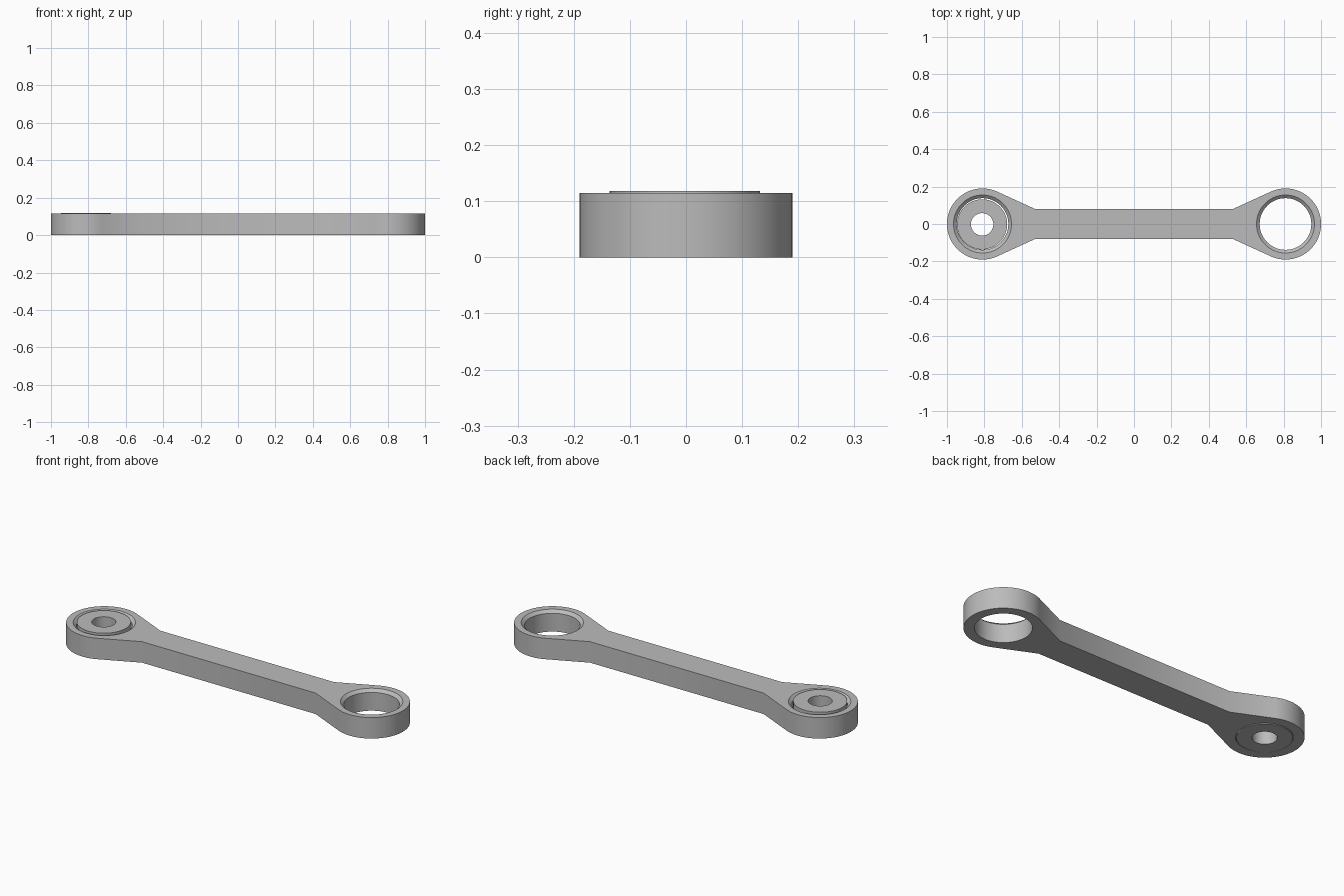
import bpy, bmesh
from math import sin, cos, pi, acos, atan2, hypot, radians

if "Cube" in bpy.data.objects:
    bpy.data.objects.remove(bpy.data.objects["Cube"])

THICK = 0.115        # link thickness
EYE_X, EYE_R = 0.81, 0.19
BORE_R, RIM_R, RIM_Z = 0.138, 0.155, 0.1
BAR_X, BAR_Y = 0.526, 0.079
SIDES = 96

grey = bpy.data.materials.new("satin_grey")
grey.use_nodes = True
grey.diffuse_color = (0.5, 0.5, 0.5, 1)
grey.node_tree.nodes["Principled BSDF"].inputs["Base Color"].default_value = (0.5, 0.5, 0.5, 1)


def make_object(name, bm):
    bmesh.ops.recalc_face_normals(bm, faces=bm.faces)
    mesh = bpy.data.meshes.new(name)
    bm.to_mesh(mesh)
    bm.free()
    mesh.materials.append(grey)
    obj = bpy.data.objects.new(name, mesh)
    bpy.context.collection.objects.link(obj)
    return obj


def activate(obj):
    bpy.ops.object.select_all(action='DESELECT')
    obj.select_set(True)
    bpy.context.view_layer.objects.active = obj


def lathe(name, profile, x, y=0, closed=False):
    """Spin (radius, z) points about a vertical axis; open profiles are capped."""
    bm = bmesh.new()
    rings = [[bm.verts.new((x + r * cos(2 * pi * i / SIDES), y + r * sin(2 * pi * i / SIDES), z))
              for i in range(SIDES)] for r, z in profile]
    pairs = list(zip(rings, rings[1:]))
    if closed:
        pairs.append((rings[-1], rings[0]))
    else:
        bm.faces.new(rings[0])
        bm.faces.new(rings[-1])
    for a, b in pairs:
        for i in range(SIDES):
            j = (i + 1) % SIDES
            bm.faces.new((a[i], a[j], b[j], b[i]))
    return make_object(name, bm)


# Link outline: round eyes joined to the bar by tangent shoulders
dx = BAR_X - EYE_X
tangent = atan2(BAR_Y, dx) - acos(EYE_R / hypot(dx, BAR_Y))
steps = 72
arc = [-tangent + 2 * tangent * i / steps for i in range(steps + 1)]
right_end = [(BAR_X, -BAR_Y)]
right_end += [(EYE_X + EYE_R * cos(a), EYE_R * sin(a)) for a in arc]
right_end += [(BAR_X, BAR_Y)]
outline = right_end + [(-x, -y) for x, y in right_end]

bm = bmesh.new()
base = bm.faces.new([bm.verts.new((x, y, 0)) for x, y in outline])
top = bmesh.ops.extrude_face_region(bm, geom=[base], use_keep_orig=True)["geom"]
bmesh.ops.translate(bm, vec=(0, 0, THICK), verts=[v for v in top if isinstance(v, bmesh.types.BMVert)])
link = make_object("link_arm", bm)

# Bore each eye, with a chamfered upper rim
slope = (RIM_R - BORE_R) / (THICK - RIM_Z)
over = 0.02
for side in (-1, 1):
    cutter = lathe("bore_cutter", [(BORE_R, -over), (BORE_R, RIM_Z),
                                   (RIM_R + slope * over, THICK + over)], side * EYE_X)
    cutter.hide_render = True
    mod = link.modifiers.new("bore", 'BOOLEAN')
    mod.operation, mod.solver, mod.object = 'DIFFERENCE', 'EXACT', cutter
    activate(link)
    bpy.ops.object.modifier_apply(modifier=mod.name)
    bpy.data.objects.remove(cutter)

# Loose bushing with a pin hole in the right eye
bushing = lathe("bushing", [(0.06, 0), (0.134, 0), (0.134, 0.118), (0.06, 0.118)],
                -EYE_X - 0.002, -0.002, closed=True)

for obj in (link, bushing):
    activate(obj)
    bpy.ops.object.shade_smooth_by_angle(angle=radians(25))
